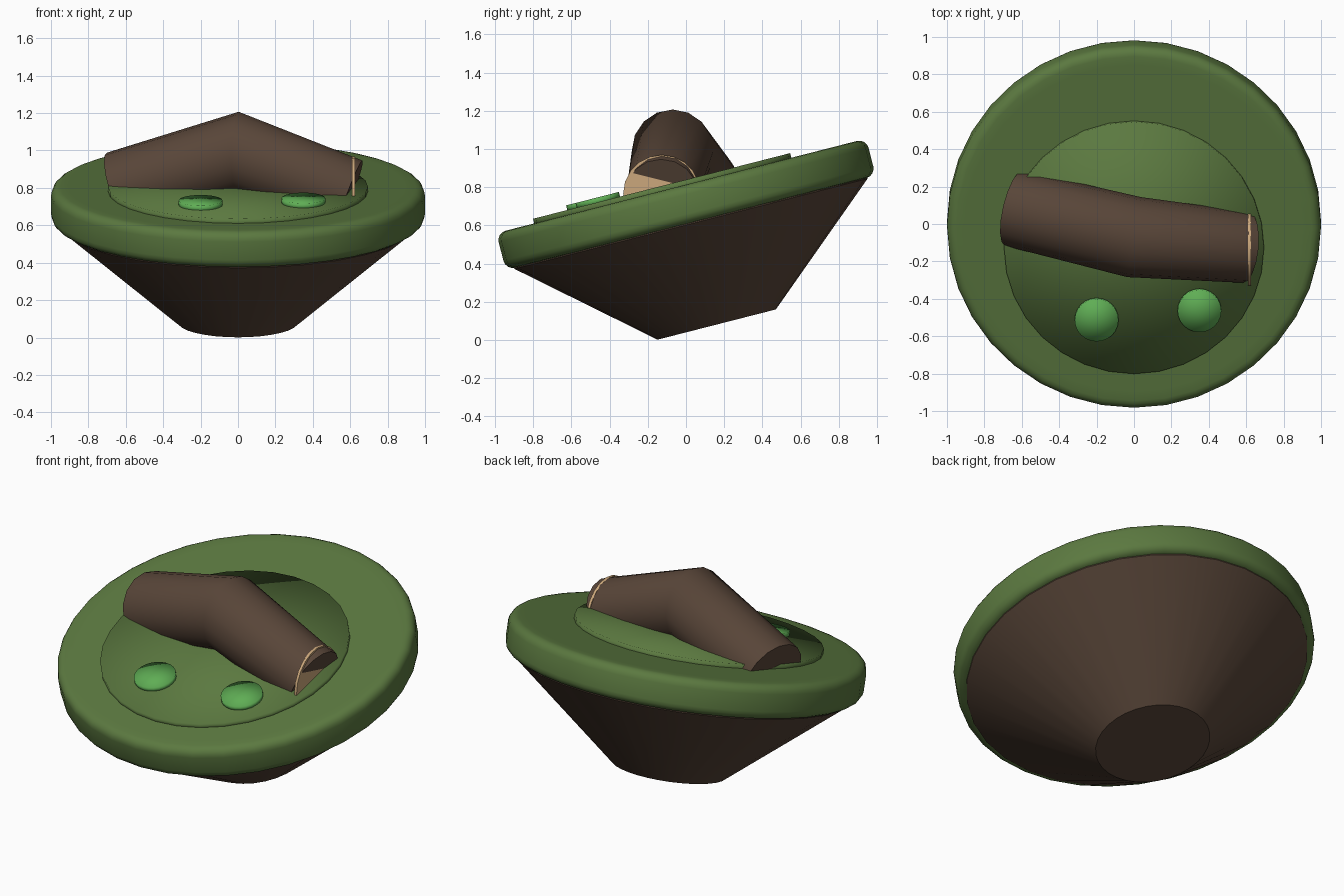
import bpy, bmesh, math
from mathutils import Matrix, Vector

if "Cube" in bpy.data.objects:
    bpy.data.objects.remove(bpy.data.objects["Cube"])

def material(name, rgb):
    m = bpy.data.materials.new(name)
    m.diffuse_color = (*rgb, 1)
    m.use_nodes = True
    m.node_tree.nodes["Principled BSDF"].inputs["Base Color"].default_value = m.diffuse_color
    return m

moss = material("moss_green", (0.105, 0.190, 0.051))
bark = material("bark_brown", (0.098, 0.060, 0.040))
leaf = material("bright_green", (0.115, 0.420, 0.090))
cream = material("cut_wood", (0.60, 0.39, 0.20))

# Tilted frame shared by the dish parts, origin in the middle of the rim
TILT = Matrix.Translation((0, 0, 0.71)) @ Matrix.Rotation(0.25, 4, 'X')

def finish(name, bm, mat, sharp=None):
    bmesh.ops.recalc_face_normals(bm, faces=bm.faces)
    for f in bm.faces:
        f.smooth = True
    me = bpy.data.meshes.new(name)
    bm.to_mesh(me)
    bm.free()
    me.materials.append(mat)
    ob = bpy.data.objects.new(name, me)
    bpy.context.collection.objects.link(ob)
    if sharp:
        bpy.ops.object.select_all(action='DESELECT')
        bpy.context.view_layer.objects.active = ob
        ob.select_set(True)
        bpy.ops.object.shade_smooth_by_angle(angle=math.radians(sharp))
    return ob

def skin(bm, rings):
    """Bridge rings of equal size and close both ends with fans."""
    n = len(rings[0])
    vs = [[bm.verts.new(p) for p in r] for r in rings]
    for a, b in zip(vs, vs[1:]):
        for i in range(n):
            j = (i + 1) % n
            bm.faces.new((a[i], a[j], b[j], b[i]))
    for r in (vs[0], vs[-1]):
        c = bm.verts.new(sum((v.co for v in r), Vector()) / n)
        for i in range(n):
            bm.faces.new((r[i], r[(i + 1) % n], c))

def lathe(name, profile, mat, matrix, sides=32, sharp=None):
    bm = bmesh.new()
    skin(bm, [[Vector((r * math.cos(2 * math.pi * i / sides),
                       r * math.sin(2 * math.pi * i / sides), z))
               for i in range(sides)] for r, z in profile])
    bm.transform(matrix)
    return finish(name, bm, mat, sharp)

# Tapered base under the rim
lathe("base_cone", [(0.32, -0.65), (0.955, -0.105), (0.955, -0.09)], bark, TILT, sharp=30)

# Thick rounded rim slab
b = 0.05
corner = [(1 - b + b * math.cos(a), 0.1 - b + b * math.sin(a))
          for a in (math.pi / 2 * k / 4 for k in range(5))]
half = corner + [(0.90, 0.1)]
lathe("rim", [(r, -z) for r, z in reversed(half)] + half, moss, TILT, sides=36)

# Raised inner disc, fully smooth so its top shades softly
lathe("inner_disc", [(0.695, 0.08), (0.695, 0.125)], moss,
      TILT @ Matrix.Translation((0, -0.1, 0)))

# Two small bright pads
for i, (x, y) in enumerate([(-0.20, -0.493), (0.35, -0.442)]):
    lathe(f"pad_{i + 1}", [(0.117, 0.115), (0.117, 0.15)], leaf,
          TILT @ Matrix.Translation((x, y, 0)), sides=24)

# Bent log lying across the disc
path = [Vector(p) for p in ((-0.64, 0.085, 0.79), (0, -0.07, 0.99), (0.60, -0.125, 0.768))]
radii = (0.208, 0.217, 0.190)
rings = []
for k, (p, r) in enumerate(zip(path, radii)):
    t = (path[min(k + 1, 2)] - path[max(k - 1, 0)]).normalized()
    side = Vector((0, 0, 1)).cross(t).normalized()
    up = t.cross(side)
    rings.append([p + r * (side * math.cos(a) + up * math.sin(a))
                  for a in (2 * math.pi * i / 16 for i in range(16))])
bm = bmesh.new()
skin(bm, rings)
finish("log", bm, bark, sharp=60)

# Pale cut face at the right end of the log
lathe("log_cut_end", [(0.202, -0.008), (0.202, 0.008)], cream,
      Matrix.Translation((0.617, -0.127, 0.767)) @ Matrix.Rotation(math.pi / 2, 4, 'Y'),
      sides=20, sharp=40)
